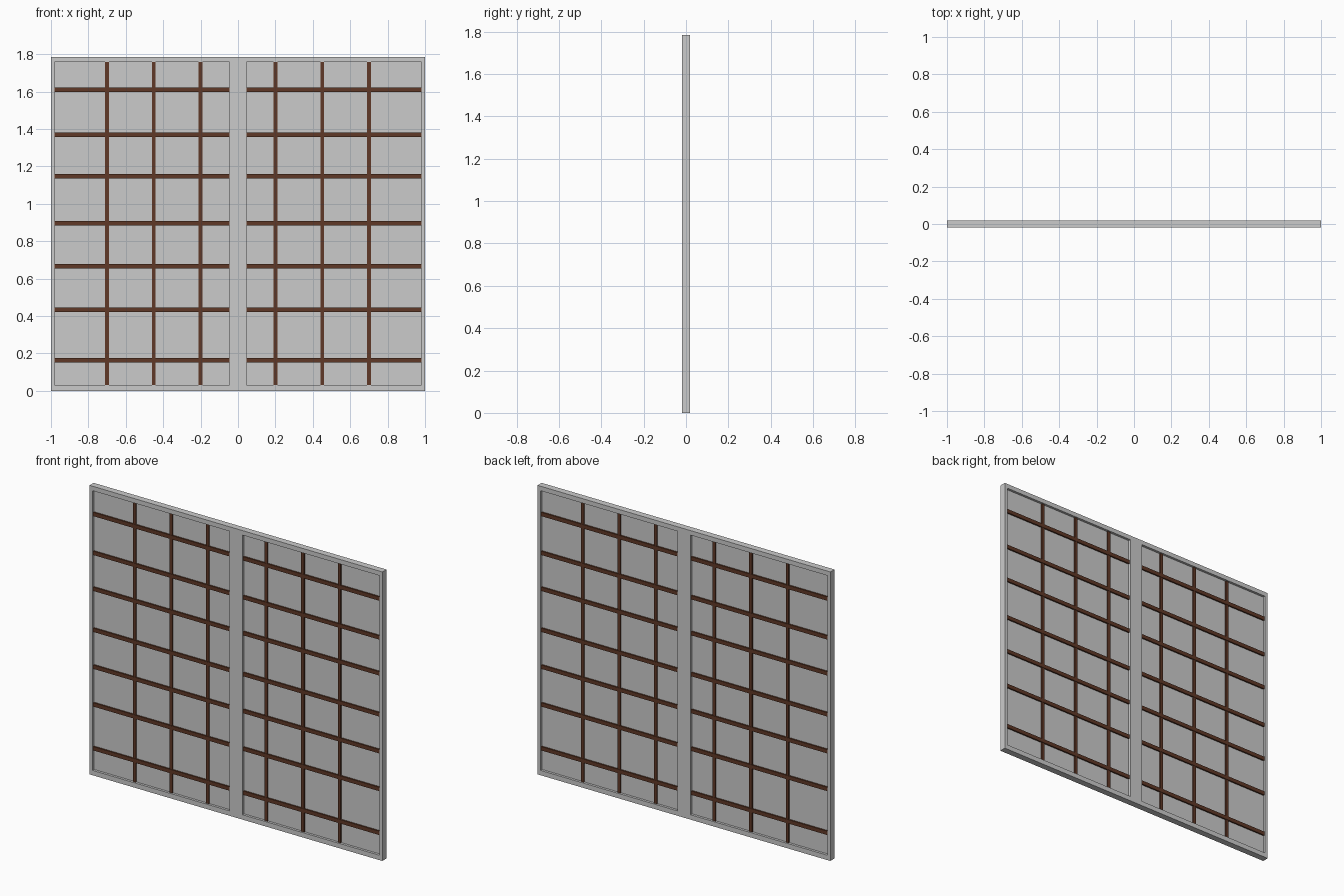
import bpy, bmesh

if "Cube" in bpy.data.objects:
    bpy.data.objects.remove(bpy.data.objects["Cube"])

H = 1.785          # overall height
D = 0.02           # half depth of the frame
IN_L, IN_R, IN_B, IN_T = 0.045, 0.98, 0.03, 1.757   # opening of the right leaf

brown = bpy.data.materials.new("brown_wood")
brown.diffuse_color = (0.115, 0.04, 0.02, 1)
brown.use_nodes = True
brown.node_tree.nodes["Principled BSDF"].inputs["Base Color"].default_value = brown.diffuse_color


def finish(name, bm, mat=None):
    bmesh.ops.recalc_face_normals(bm, faces=bm.faces)
    me = bpy.data.meshes.new(name)
    bm.to_mesh(me)
    bm.free()
    ob = bpy.data.objects.new(name, me)
    bpy.context.collection.objects.link(ob)
    if mat:
        me.materials.append(mat)
    return ob


def box(name, x0, x1, z0, z1, half_depth, mat=None):
    bm = bmesh.new()
    bmesh.ops.create_cube(bm, size=1)
    for v in bm.verts:
        v.co = (x1 if v.co.x > 0 else x0,
                half_depth if v.co.y > 0 else -half_depth,
                z1 if v.co.z > 0 else z0)
    return finish(name, bm, mat)


def frame(name, outer, inner, half_depth):
    # one-piece rectangular ring
    bm = bmesh.new()

    def loop(r, y):
        x0, x1, z0, z1 = r
        return [bm.verts.new((x, y, z)) for x, z in
                ((x0, z0), (x1, z0), (x1, z1), (x0, z1))]
    rings = [loop(outer, -half_depth), loop(inner, -half_depth),
             loop(inner, half_depth), loop(outer, half_depth)]
    for a, b in zip(rings, rings[1:] + rings[:1]):
        for i in range(4):
            j = (i + 1) % 4
            bm.faces.new((a[i], a[j], b[j], b[i]))
    return finish(name, bm)


for side, s in (("left", -1), ("right", 1)):
    def span(a, b):
        return sorted((s * a, s * b))

    # leaf frame and thin recessed panel
    outer, inner = span(0, 1), span(IN_L, IN_R)
    frame(f"{side}_frame", (*outer, 0, H), (*inner, IN_B, IN_T), D)
    box(f"{side}_panel", *inner, IN_B, IN_T, 0.005)

    # vertical lattice bars
    for i, x in enumerate((0.2, 0.45, 0.7)):
        box(f"{side}_vertical_bar_{i + 1}", *span(x - 0.01, x + 0.01),
            IN_B, IN_T, 0.012, brown)

    # horizontal lattice bars
    for i, z in enumerate((0.163, 0.434, 0.667, 0.895, 1.148, 1.37, 1.61)):
        box(f"{side}_horizontal_bar_{i + 1}", *inner,
            z - 0.012, z + 0.012, 0.014, brown)
